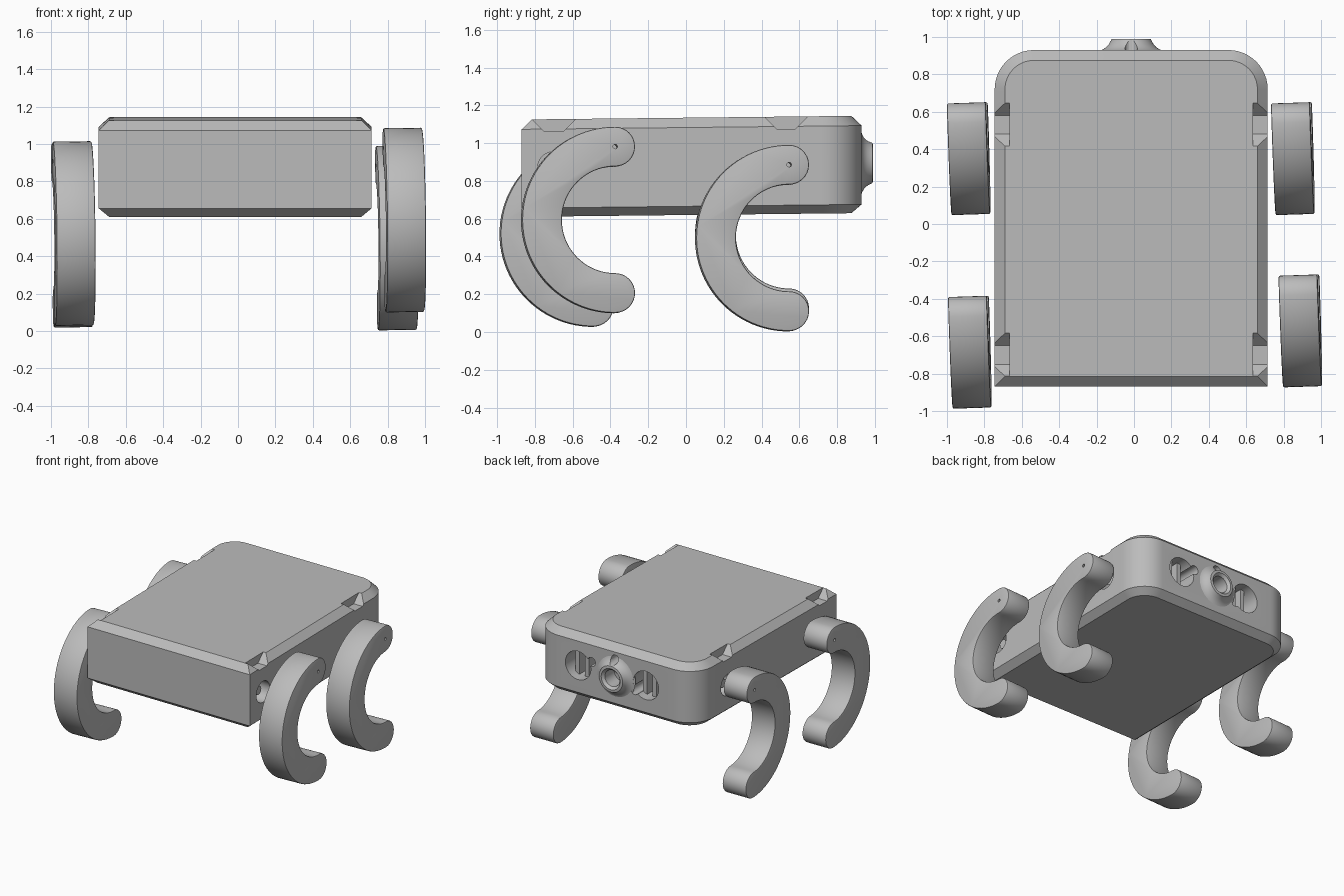
import bpy, bmesh, math
from mathutils import Matrix, Vector

if "Cube" in bpy.data.objects:
    bpy.data.objects.remove(bpy.data.objects["Cube"])

CX = -0.015      # body centre line
SLOPE = 0.011    # body rises gently toward the back
NOSE_Z = 0.895

grey = bpy.data.materials.new("plain_grey")
grey.diffuse_color = (0.5, 0.5, 0.5, 1)
grey.use_nodes = True
grey.node_tree.nodes["Principled BSDF"].inputs["Base Color"].default_value = grey.diffuse_color


def make(name, bm):
    bmesh.ops.recalc_face_normals(bm, faces=bm.faces[:])
    me = bpy.data.meshes.new(name)
    bm.to_mesh(me)
    bm.free()
    ob = bpy.data.objects.new(name, me)
    bpy.context.scene.collection.objects.link(ob)
    me.materials.append(grey)
    return ob


def skin(name, rings):
    """Closed solid from matching rings of points."""
    bm = bmesh.new()
    vs = [[bm.verts.new(p) for p in r] for r in rings]
    n = len(vs[0])
    for a, b in zip(vs, vs[1:]):
        for i in range(n):
            j = (i + 1) % n
            bm.faces.new((a[i], a[j], b[j], b[i]))
    bm.faces.new(vs[0])
    bm.faces.new(vs[-1])
    return make(name, bm)


def cylinder(name, a, b, r, n=40):
    a, b = Vector(a), Vector(b)
    q = (b - a).to_track_quat('Z', 'Y')
    ring = [q @ Vector((r * math.cos(t), r * math.sin(t), 0))
            for t in (2 * math.pi * i / n for i in range(n))]
    return skin(name, [[a + p for p in ring], [b + p for p in ring]])


def cut(ob, cutters):
    for c in cutters:
        c.hide_render = True
        m = ob.modifiers.new("cut", 'BOOLEAN')
        m.operation = 'DIFFERENCE'
        m.solver = 'EXACT'
        m.object = c


def bake(ob):
    bpy.context.view_layer.update()
    dg = bpy.context.evaluated_depsgraph_get()
    me = bpy.data.meshes.new_from_object(ob.evaluated_get(dg))
    ob.modifiers.clear()
    ob.data = me


def smooth(ob):
    bpy.ops.object.select_all(action='DESELECT')
    ob.select_set(True)
    bpy.context.view_layer.objects.active = ob
    bpy.ops.object.shade_smooth_by_angle(angle=math.radians(30))


# Body: square front, rounded back corners, chamfered top and bottom
def outline(inset, z):
    hw, y0, y1, r = 0.73 - inset, -0.87 + inset, 0.93 - inset, 0.21 - inset
    pts = [(-hw, y0), (hw, y0)]
    for sx, start in ((1, 0), (-1, 90)):
        for i in range(13):
            t = math.radians(start + i * 7.5)
            pts.append((sx * (hw - r) + r * math.cos(t), y1 - r + r * math.sin(t)))
    return [(CX + x, y, z + SLOPE * (y + 0.87)) for x, y in pts]


body = skin("body", [outline(0.055, 0.61), outline(0, 0.656),
                     outline(0, 1.073), outline(0.055, 1.125)])

# Openings in the back face: two large ports with lobes, the nozzle bore
cutters = []
for x, z, r, depth in ((0.32, NOSE_Z, 0.115, 0.2), (0.2, NOSE_Z + 0.06, 0.036, 0.2),
                       (-0.29, NOSE_Z, 0.115, 0.2), (-0.19, NOSE_Z - 0.065, 0.036, 0.2),
                       (CX, NOSE_Z, 0.1, 0.12)):
    cutters.append(cylinder("port_cutter", (x, 0.93 - depth, z), (x, 1.1, z), r))
top_hole = cylinder("top_hole_cutter", (CX, 0.8, 1.035), (CX, 1.1, 1.035), 0.034, 24)

# Side openings with flared notches in the top chamfer
for s in (-1, 1):
    for yc in (-0.70, 0.53):
        dz = SLOPE * (yc + 0.87)
        prof = [(-0.05, 1.06), (0.05, 1.06), (0.15, 1.16), (-0.15, 1.16)]
        cutters.append(skin("notch_cutter", [[(CX + s * x, yc + y, z + dz) for y, z in prof]
                                             for x in (0.65, 0.9)]))
        cutters.append(cylinder("side_cutter", (CX + s * 0.62, yc, 0.87),
                                (CX + s * 0.9, yc, 0.87), 0.085))
cut(body, cutters + [top_hole])
bake(body)
smooth(body)

# Drive shafts inside the side openings
for s in (-1, 1):
    for yc in (-0.70, 0.53):
        smooth(cylinder("drive_shaft", (CX + s * 0.61, yc, 0.87),
                        (CX + s * 0.69, yc, 0.87), 0.035, 24))

# Bars inside the two ports
for px in (0.32, -0.29):
    for dx in (-0.03, 0.055):
        sq = [(px + dx - 0.018, 0.72), (px + dx + 0.018, 0.72),
              (px + dx + 0.018, 0.86), (px + dx - 0.018, 0.86)]
        skin("port_bar", [[(x, y, z) for x, y in sq] for z in (NOSE_Z - 0.11, NOSE_Z + 0.11)])

# Nozzle: flared lathe with a blind bore
profile = [(0.001, 0.82), (0.105, 0.82), (0.178, 0.925), (0.155, 0.932), (0.135, 0.944),
           (0.12, 0.96), (0.11, 0.978), (0.106, 0.988), (0.085, 0.99),
           (0.066, 0.97), (0.066, 0.85), (0.001, 0.85)]
N = 48
nozzle = skin("nozzle", [[(CX + r * math.cos(2 * math.pi * i / N), y,
                           NOSE_Z + r * math.sin(2 * math.pi * i / N)) for i in range(N)]
                         for r, y in profile])
cut(nozzle, [top_hole])
bake(nozzle)
smooth(nozzle)
for c in cutters + [top_hole]:
    bpy.data.objects.remove(c)

# Legs: C-shaped arcs with round ends
RM, RH, HALF = 0.3875, 0.105, 0.104


def arc(cz, r, a0, a1, n):
    return [(r * math.cos(math.radians(a0 + (a1 - a0) * i / n)),
             cz + r * math.sin(math.radians(a0 + (a1 - a0) * i / n))) for i in range(n + 1)]


c_shape = (arc(0, RM + RH, 90, 270, 48) + arc(-RM, RH, -90, 90, 16)[1:]
           + arc(0, RM - RH, 270, 90, 40)[1:] + arc(RM, RH, -90, 90, 16)[1:-1])

for name, loc in (("front_right_leg", (0.885, -0.378, 0.593)),
                  ("front_left_leg", (-0.882, -0.492, 0.521)),
                  ("back_right_leg", (0.845, 0.543, 0.497)),
                  ("back_left_leg", (-0.888, 0.543, 0.512))):
    leg = skin(name, [[(x, y, z) for y, z in c_shape] for x in (-HALF, HALF)])
    bev = leg.modifiers.new("edge", 'BEVEL')
    bev.width, bev.segments = 0.008, 2
    bev.limit_method, bev.angle_limit = 'ANGLE', math.radians(60)
    pin = cylinder("pin_cutter", (-0.2, 0, RM), (0.2, 0, RM), 0.012, 12)
    cut(leg, [pin])
    bake(leg)
    bpy.data.objects.remove(pin)
    leg.data.transform(Matrix.Translation(loc) @ Matrix.Rotation(0.033, 4, 'Z')
                       @ Matrix.Rotation(-0.012, 4, 'Y'))
    smooth(leg)
